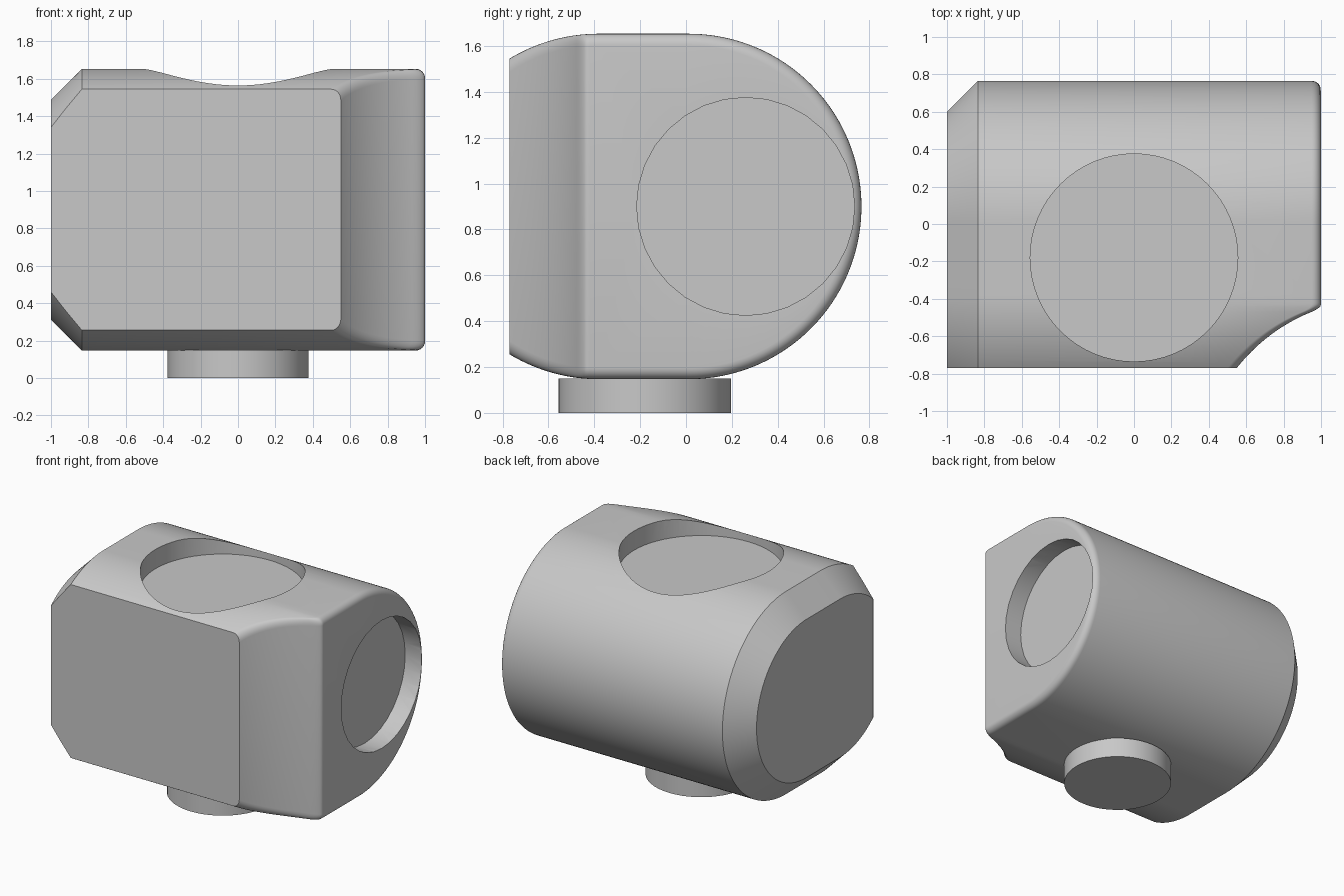
import bpy, bmesh
from math import sin, cos, pi, sqrt, radians

cube = bpy.data.objects.get("Cube")
if cube:
    bpy.data.objects.remove(cube)

grey = bpy.data.materials.new("plain_grey")
grey.use_nodes = True
colour = (0.58, 0.58, 0.58, 1)
grey.diffuse_color = colour
grey.node_tree.nodes["Principled BSDF"].inputs["Base Color"].default_value = colour

MID_Z, RADIUS = 0.9, 0.753            # cross-section arcs
FRONT_C, BACK_C, FRONT = -0.38, 0.012, -0.77
CHAMFER, FILLET = 0.165, 0.05
STEPS = 40


def cap_x(y):
    """End surface: flat, then a soft corner into a concave scoop at the front."""
    if y >= -0.43:
        return 1.0
    if y > -0.47:
        return 0.95 + 0.05 * sin(pi / 2 * (y + 0.47) / 0.04)
    return 1.31 - sqrt(0.966 ** 2 - (y + 1.366) ** 2)


def section(inset):
    """Closed (y, z) outline: front cut, two arcs joined by a flat, mirrored below."""
    r = RADIUS - inset
    ys = [FRONT + (FRONT_C - FRONT) * i / STEPS for i in range(STEPS)]
    upper = [(y, sqrt(r * r - (y - FRONT_C) ** 2)) for y in ys]
    upper.append((FRONT_C, r))
    for i in range(STEPS + 1):
        a = pi / 2 * (1 - i / STEPS)
        upper.append((BACK_C + r * cos(a), r * sin(a)))
    lower = [(y, -z) for y, z in reversed(upper[:-1])]
    return [(y, MID_Z + z) for y, z in upper + lower]


def finish(obj):
    obj.data.materials.clear()
    obj.data.materials.append(grey)
    bpy.ops.object.select_all(action='DESELECT')
    obj.select_set(True)
    bpy.context.view_layer.objects.active = obj
    bpy.ops.object.shade_smooth_by_angle(angle=radians(30))


def cylinder(name, centre, radius, depth, sides, turn=0.0):
    bpy.ops.mesh.primitive_cylinder_add(vertices=sides, radius=radius, depth=depth,
                                        location=centre, rotation=(0, turn, 0))
    obj = bpy.context.object
    obj.name = name
    return obj


# Body: loft from the chamfered end to the filleted, scooped end
bm = bmesh.new()
rings = []
for t in (1, 0.5, 0):
    rings.append([bm.verts.new((-1 + CHAMFER * (1 - t), y, z))
                  for y, z in section(CHAMFER * t)])
for k in range(7):
    a = pi / 2 * k / 6
    rings.append([bm.verts.new((cap_x(y) - FILLET * (1 - sin(a)), y, z))
                  for y, z in section(FILLET * (1 - cos(a)))])
n = len(rings[0])
for r0, r1 in zip(rings, rings[1:]):
    for i in range(n):
        j = (i + 1) % n
        bm.faces.new((r0[i], r0[j], r1[j], r1[i]))
bm.faces.new(rings[0])
end = rings[-1]
for i in range(n // 2):
    strip = [end[i], end[i + 1], end[n - 2 - i], end[n - 1 - i]]
    bm.faces.new(list(dict.fromkeys(strip)))
bmesh.ops.recalc_face_normals(bm, faces=bm.faces)
mesh = bpy.data.meshes.new("body")
bm.to_mesh(mesh)
bm.free()
body = bpy.data.objects.new("body", mesh)
bpy.context.collection.objects.link(body)

# Round recesses in the top and the side
cutters = [cylinder("top_recess", (0, -0.18, 1.76), 0.555, 0.5, 64),
           cylinder("side_recess", (1.11, 0.26, MID_Z), 0.475, 0.5, 32, pi / 2)]
for cutter in cutters:
    mod = body.modifiers.new(cutter.name, 'BOOLEAN')
    mod.operation = 'DIFFERENCE'
    mod.solver = 'EXACT'
    mod.object = cutter
    bpy.context.view_layer.objects.active = body
    bpy.ops.object.modifier_apply(modifier=mod.name)
    bpy.data.objects.remove(cutter)
finish(body)

# Foot under the body
finish(cylinder("foot", (0, -0.18, 0.075), 0.376, 0.15, 48))
